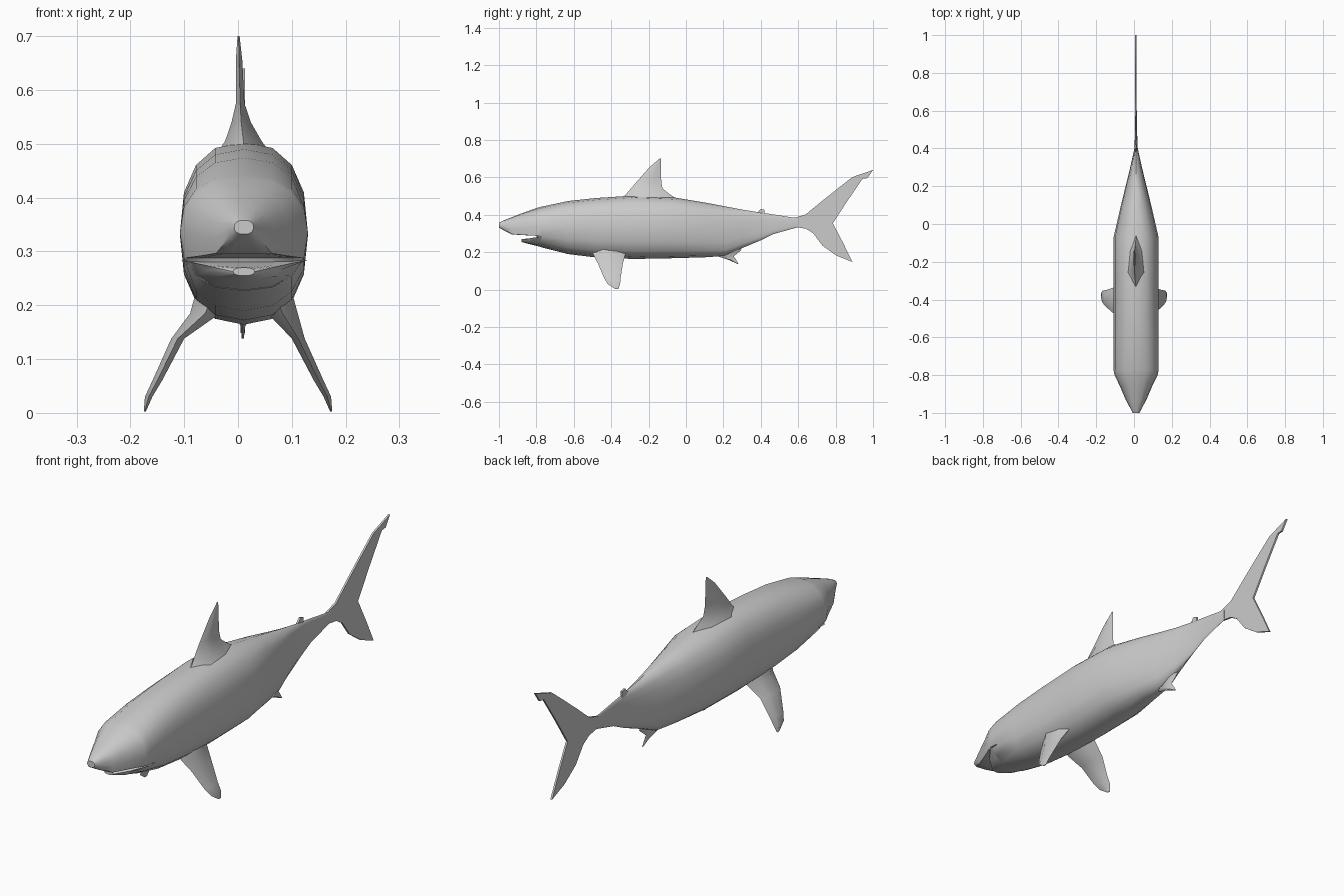
import bpy, bmesh
from math import sin, cos, pi, copysign, radians

CX = 0.011      # the body sits slightly off the centre plane
SIDES = 16


def loft(name, rings):
    """Skin a list of equal-length point rings and cap both ends."""
    bm = bmesh.new()
    rows = [[bm.verts.new(p) for p in ring] for ring in rings]
    n = len(rows[0])
    for a, b in zip(rows, rows[1:]):
        for i in range(n):
            j = (i + 1) % n
            bm.faces.new((a[i], a[j], b[j], b[i]))
    bm.faces.new(rows[0][::-1])
    bm.faces.new(rows[-1])
    bmesh.ops.remove_doubles(bm, verts=bm.verts, dist=0.0002)
    bmesh.ops.recalc_face_normals(bm, faces=bm.faces)
    mesh = bpy.data.meshes.new(name)
    bm.to_mesh(mesh)
    bm.free()
    obj = bpy.data.objects.new(name, mesh)
    bpy.context.collection.objects.link(obj)
    bpy.ops.object.select_all(action='DESELECT')
    obj.select_set(True)
    bpy.context.view_layer.objects.active = obj
    bpy.ops.object.shade_smooth_by_angle(angle=radians(40))
    return obj


def body_ring(y, top, bottom, half, low=-1.0, high=9.0):
    """Full-bodied oval cross-section, optionally cut flat at low or high."""
    power = 2 / 2.4
    pts = []
    for i in range(SIDES):
        a = 2 * pi * i / SIDES
        c, s = cos(a), sin(a)
        x = CX + half * copysign(abs(c) ** power, c)
        z = (top + bottom) / 2 + (top - bottom) / 2 * copysign(abs(s) ** power, s)
        pts.append((x, y, min(max(z, low), high)))
    return pts


def fin(name, sections):
    """Streamlined fin from horizontal sections (x, front y, back y, z, half)."""
    foil = [(0, 0), (0.3, 1), (0.7, 0.7), (1, 0), (0.7, -0.7), (0.3, -1)]
    return loft(name, [[(x + h * w, y0 + (y1 - y0) * t, z) for t, w in foil]
                       for x, y0, y1, z, h in sections])


def plate(name, outline, half):
    """Thin upright fin from a side outline of (y, z) points."""
    return loft(name, [[(CX + s * half - 0.002, y, z) for y, z in outline]
                       for s in (-1, 1)])


# Body with the snout cut flat above the mouth
loft("body", [body_ring(*s) for s in [
    (-1.00, 0.358, 0.332, 0.018),
    (-0.98, 0.368, 0.312, 0.028, 0.320),
    (-0.93, 0.388, 0.262, 0.055, 0.295),
    (-0.86, 0.415, 0.245, 0.085, 0.291),
    (-0.80, 0.436, 0.232, 0.114, 0.288),
    (-0.775, 0.443, 0.227, 0.119),
    (-0.63, 0.474, 0.190, 0.119),
    (-0.48, 0.490, 0.172, 0.119),
    (-0.28, 0.503, 0.164, 0.119),
    (-0.07, 0.494, 0.168, 0.119),
    (0.10, 0.466, 0.173, 0.080),
    (0.21, 0.445, 0.180, 0.053),
    (0.30, 0.428, 0.222, 0.031),
    (0.40, 0.412, 0.264, 0.009),
    (0.47, 0.402, 0.298, 0.006),
    (0.60, 0.381, 0.334, 0.004)]])

# Lower jaw
loft("lower_jaw", [body_ring(*s) for s in [
    (-0.88, 0.270, 0.255, 0.020),
    (-0.84, 0.320, 0.244, 0.070, -1, 0.274),
    (-0.775, 0.443, 0.228, 0.118, -1, 0.284),
    (-0.74, 0.445, 0.222, 0.116, -1, 0.284)]])

# Dorsal fin, flaring into the back
fin("dorsal_fin", [
    (CX, -0.37, -0.03, 0.475, 0.055),
    (0.010, -0.325, -0.08, 0.505, 0.034),
    (0.006, -0.295, -0.125, 0.54, 0.018),
    (0.004, -0.265, -0.132, 0.575, 0.008),
    (0.002, -0.195, -0.134, 0.655, 0.006),
    (0.001, -0.142, -0.134, 0.70, 0.002)])

# Pectoral fins
for side, label in ((1, "right"), (-1, "left")):
    fin("pectoral_fin_" + label, [
        (CX + side * 0.055, -0.51, -0.30, 0.225, 0.034),
        (CX + side * 0.072, -0.495, -0.325, 0.185, 0.028),
        (side * 0.112, -0.47, -0.338, 0.138, 0.012),
        (side * 0.150, -0.437, -0.350, 0.06, 0.009),
        (side * 0.166, -0.418, -0.352, 0.03, 0.007),
        (side * 0.173, -0.378, -0.362, 0.003, 0.002)])

# Small second dorsal and belly fins
plate("second_dorsal_fin", [(0.37, 0.40), (0.385, 0.415), (0.40, 0.432),
                            (0.42, 0.426), (0.42, 0.39)], 0.004)
fin("belly_fin", [
    (CX, 0.15, 0.30, 0.215, 0.022),
    (0.010, 0.17, 0.255, 0.178, 0.012),
    (0.009, 0.225, 0.268, 0.160, 0.004),
    (0.009, 0.275, 0.281, 0.138, 0.002)])

# Forked tail fin
plate("tail_fin", [
    (0.58, 0.384), (0.64, 0.402), (0.72, 0.468), (0.80, 0.532), (0.89, 0.602),
    (1.00, 0.640), (0.97, 0.596), (0.945, 0.594), (0.86, 0.470), (0.785, 0.355),
    (0.84, 0.250), (0.89, 0.148), (0.805, 0.182), (0.73, 0.235), (0.68, 0.302),
    (0.64, 0.326), (0.58, 0.336)], 0.004)
